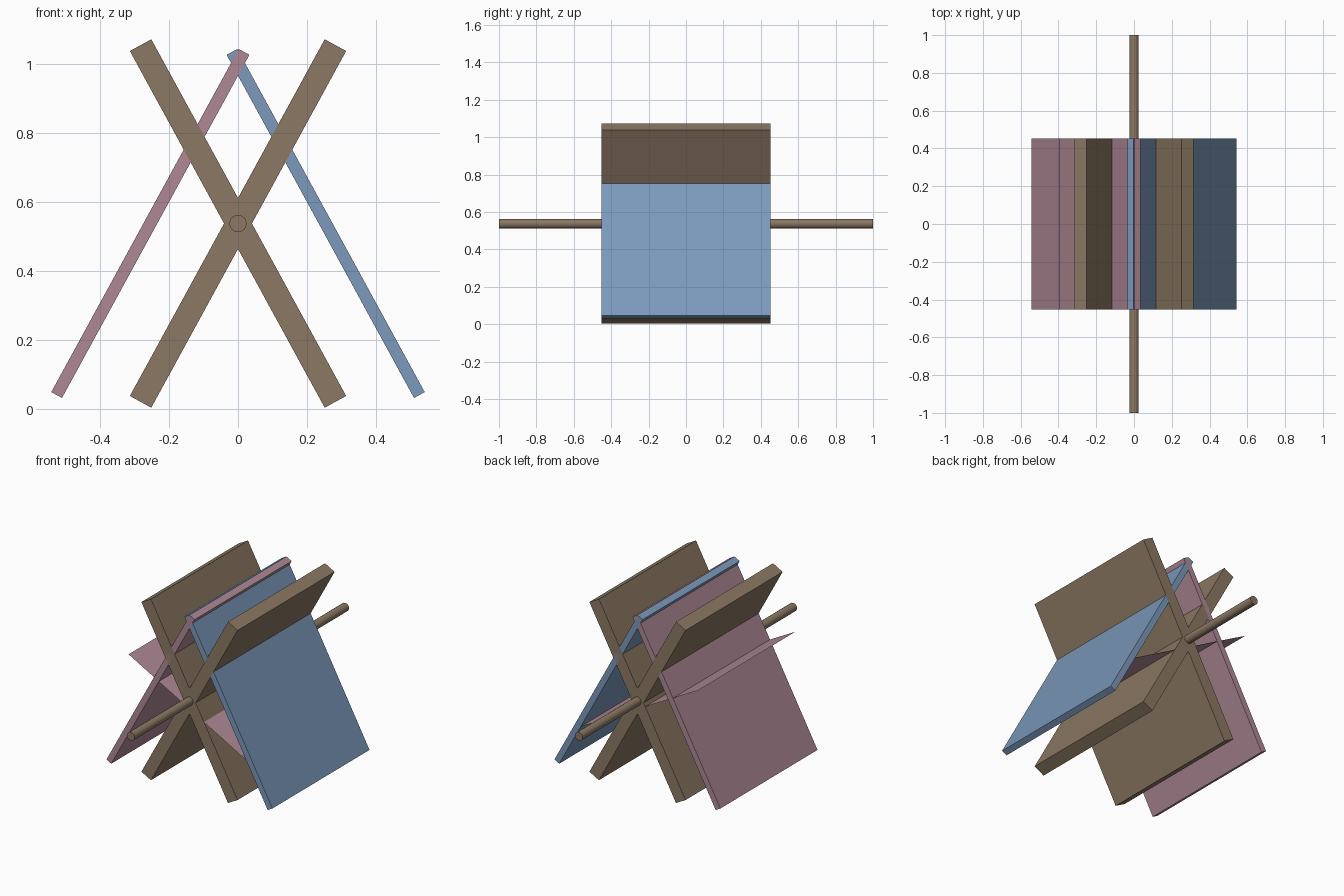
import bpy, math

if "Cube" in bpy.data.objects:
    bpy.data.objects.remove(bpy.data.objects["Cube"])

ANGLE = 0.5          # lean of every panel, radians
MID = 0.5375         # height of the crossing point
DEPTH = 0.906        # size along y


def material(name, rgb):
    m = bpy.data.materials.new(name)
    m.diffuse_color = (*rgb, 1)
    m.use_nodes = True
    m.node_tree.nodes["Principled BSDF"].inputs["Base Color"].default_value = m.diffuse_color
    return m


brown = material("brown", (0.26, 0.19, 0.125))
pink = material("pink", (0.43, 0.25, 0.30))
blue = material("blue", (0.20, 0.32, 0.50))


def plank(name, x, thickness, length, lean, mat):
    bpy.ops.mesh.primitive_cube_add(size=1, location=(x, 0, MID), rotation=(0, lean, 0))
    ob = bpy.context.object
    ob.name = name
    ob.scale = (thickness, DEPTH, length)
    bpy.ops.object.transform_apply(location=False, rotation=False, scale=True)
    ob.data.materials.append(mat)


# Thick crossed planks and the thin leaning roof panels
for side, label, mat in ((-1, "left", pink), (1, "right", blue)):
    plank(label + "_cross_plank", 0, 0.071, 1.18, side * ANGLE, brown)
    plank(label + "_roof_panel", side * 0.2545, 0.0355, 1.135, -side * ANGLE, mat)

# Paper-thin sheet, square to the left roof panel
bpy.ops.mesh.primitive_plane_add(size=DEPTH, location=(0, 0, 0.49), rotation=(0, ANGLE, 0))
bpy.context.object.name = "inner_sheet"
bpy.context.object.data.materials.append(pink)

# Axle rod through the crossing
bpy.ops.mesh.primitive_cylinder_add(vertices=16, radius=0.025, depth=2,
                                    location=(0, 0, MID), rotation=(math.pi / 2, 0, 0))
bpy.context.object.name = "axle_rod"
bpy.context.object.data.materials.append(brown)
